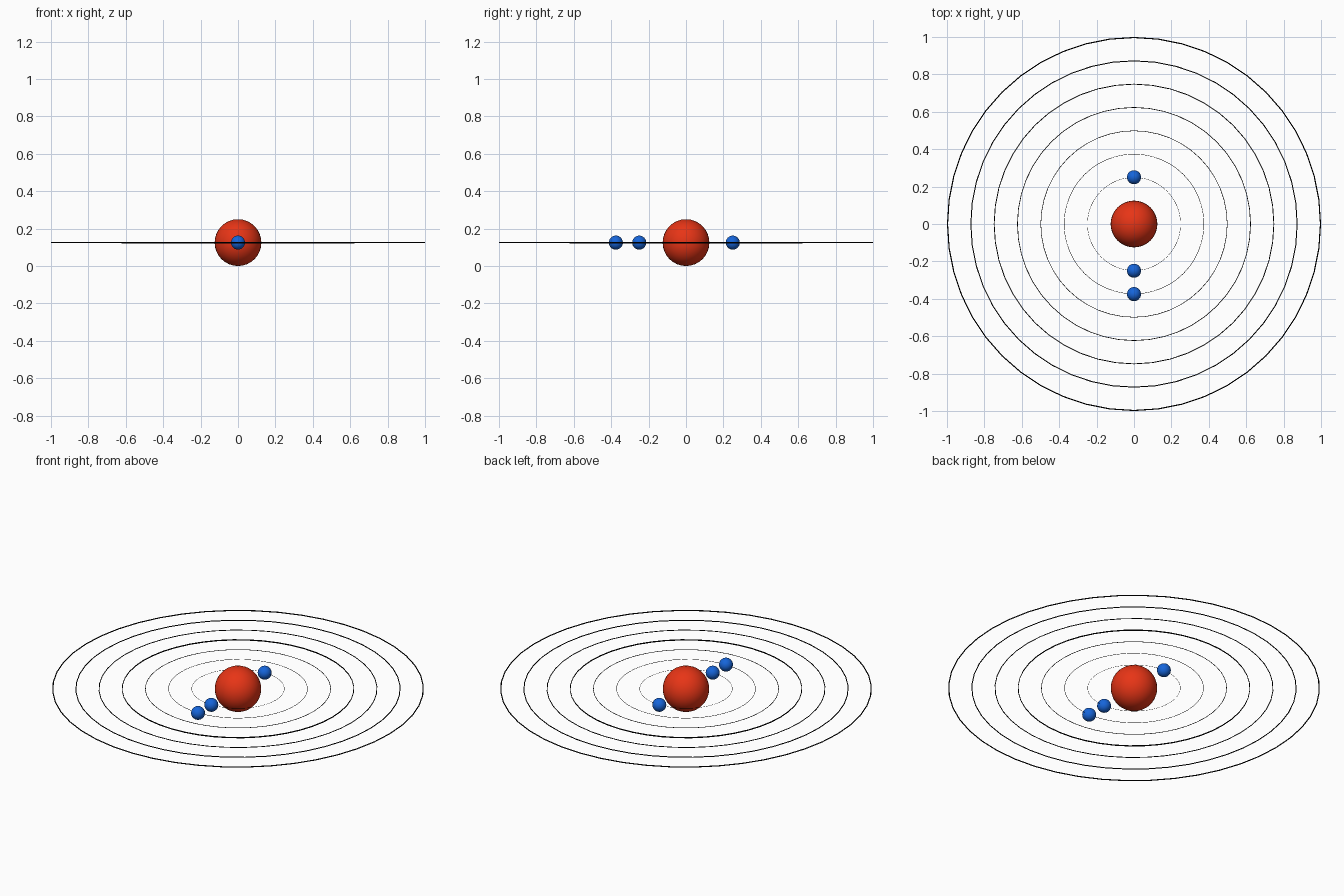
import bpy
from math import radians

if "Cube" in bpy.data.objects:
    bpy.data.objects.remove(bpy.data.objects["Cube"])

CENTRE_Z = 0.125
STEP = 0.125


def material(name, color):
    mat = bpy.data.materials.new(name)
    mat.diffuse_color = (*color, 1)
    mat.use_nodes = True
    mat.node_tree.nodes["Principled BSDF"].inputs["Base Color"].default_value = mat.diffuse_color
    return mat


red = material("red", (0.8, 0.035, 0.008))
blue = material("blue", (0.008, 0.13, 0.7))
black = material("black", (0.0, 0.0, 0.0))


def finish(name, mat):
    obj = bpy.context.object
    obj.name = name
    obj.data.materials.append(mat)
    bpy.ops.object.shade_smooth_by_angle(angle=radians(40))
    return obj


def ball(name, radius, y, mat):
    bpy.ops.mesh.primitive_uv_sphere_add(
        segments=32, ring_count=16, radius=radius, location=(0, y, CENTRE_Z))
    return finish(name, mat)


# Nucleus
ball("nucleus", 0.125, 0, red)

# Electrons: two on the inner orbit, one on the second
for i, y in enumerate((0.25, -0.25, -0.375)):
    ball(f"electron_{i + 1}", 0.0375, y, blue)

# Seven hair-thin orbit rings, growing thicker outwards
for i in range(7):
    r = STEP * (i + 2)
    thin = 0.003 * r
    bpy.ops.mesh.primitive_torus_add(
        major_segments=48, minor_segments=12,
        major_radius=r - thin, minor_radius=thin, location=(0, 0, CENTRE_Z))
    ring = finish(f"orbit_ring_{i + 1}", black)
    if i == 3:  # the middle orbit is a little taller
        ring.scale.z = 2
